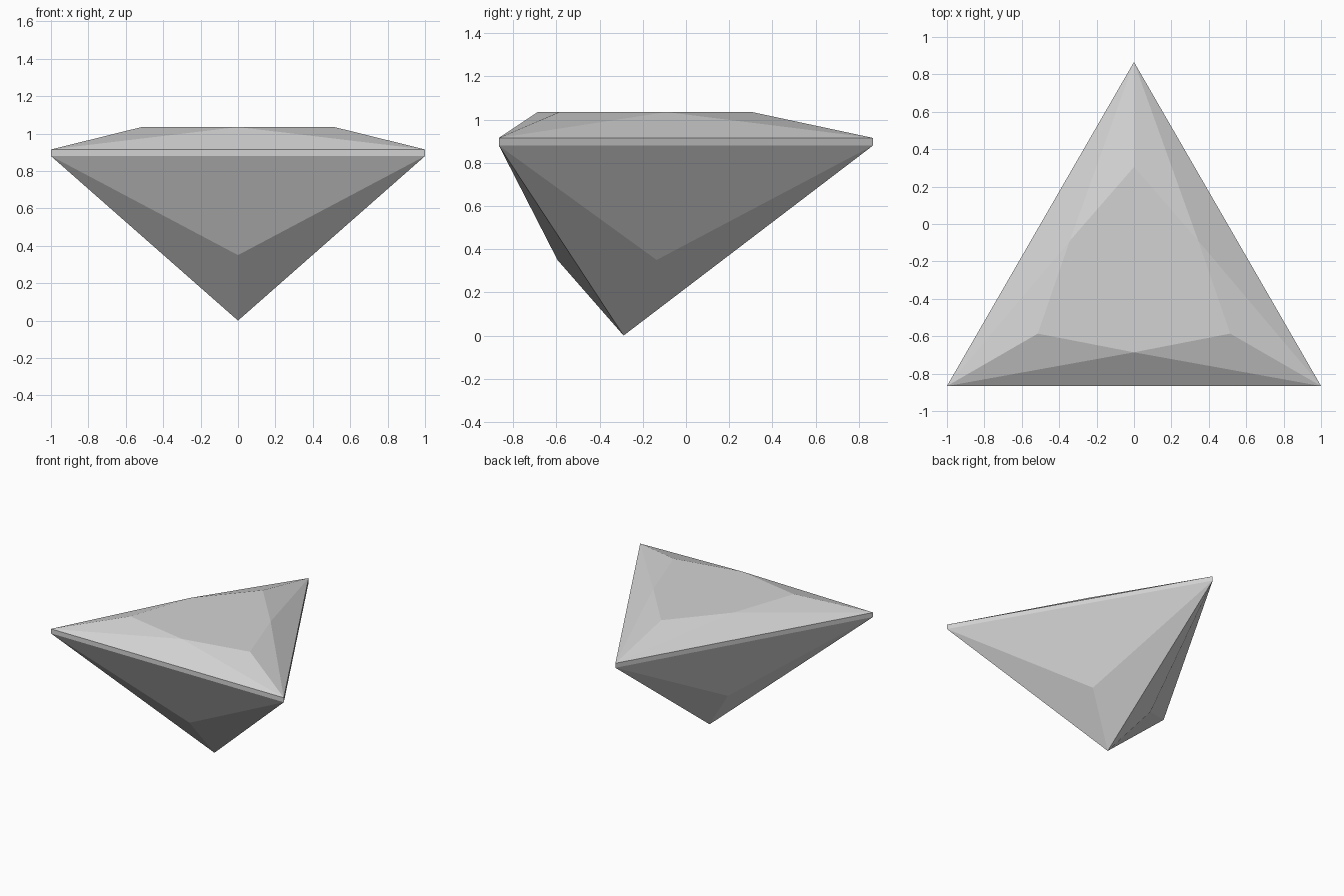
import bpy, bmesh
from math import sin, cos, radians

cube = bpy.data.objects.get("Cube")
if cube:
    bpy.data.objects.remove(cube, do_unlink=True)

CENTRE_Y = -0.289  # axis of the three-sided cut

# Pale grey stone
stone = bpy.data.materials.new("pale_grey_stone")
stone.use_nodes = True
GREY = (0.65, 0.65, 0.65, 1)
stone.diffuse_color = GREY
stone.node_tree.nodes["Principled BSDF"].inputs["Base Color"].default_value = GREY

bm = bmesh.new()


def ring(radius, z, start):
    """Three points spaced evenly around the axis."""
    angles = [radians(start + 120 * i) for i in range(3)]
    return [bm.verts.new((radius * cos(a), CENTRE_Y + radius * sin(a), z)) for a in angles]


girdle_low = ring(1.155, 0.88, 90)
girdle_high = ring(1.155, 0.915, 90)
table_corner = ring(0.594, 1.035, 90)
table_mid = ring(0.397, 1.035, 150)
belly = ring(0.306, 0.35, 150)
tip = bm.verts.new((0, CENTRE_Y, 0))

for i in range(3):
    j = (i + 1) % 3
    # Girdle band
    bm.faces.new((girdle_low[i], girdle_low[j], girdle_high[j], girdle_high[i]))
    # Crown facets: one along the side, two at its corners
    bm.faces.new((girdle_high[i], girdle_high[j], table_mid[i]))
    bm.faces.new((girdle_high[i], table_mid[i], table_corner[i]))
    bm.faces.new((girdle_high[j], table_corner[j], table_mid[i]))
    # Pavilion facets: one along the side, two running to the tip
    bm.faces.new((girdle_low[j], girdle_low[i], belly[i]))
    bm.faces.new((girdle_low[i], tip, belly[i]))
    bm.faces.new((girdle_low[j], belly[i], tip))

# Flat table on top
bm.faces.new([v for pair in zip(table_corner, table_mid) for v in pair])
bmesh.ops.recalc_face_normals(bm, faces=bm.faces)

mesh = bpy.data.meshes.new("gemstone")
bm.to_mesh(mesh)
bm.free()
mesh.materials.append(stone)
bpy.context.collection.objects.link(bpy.data.objects.new("gemstone", mesh))
